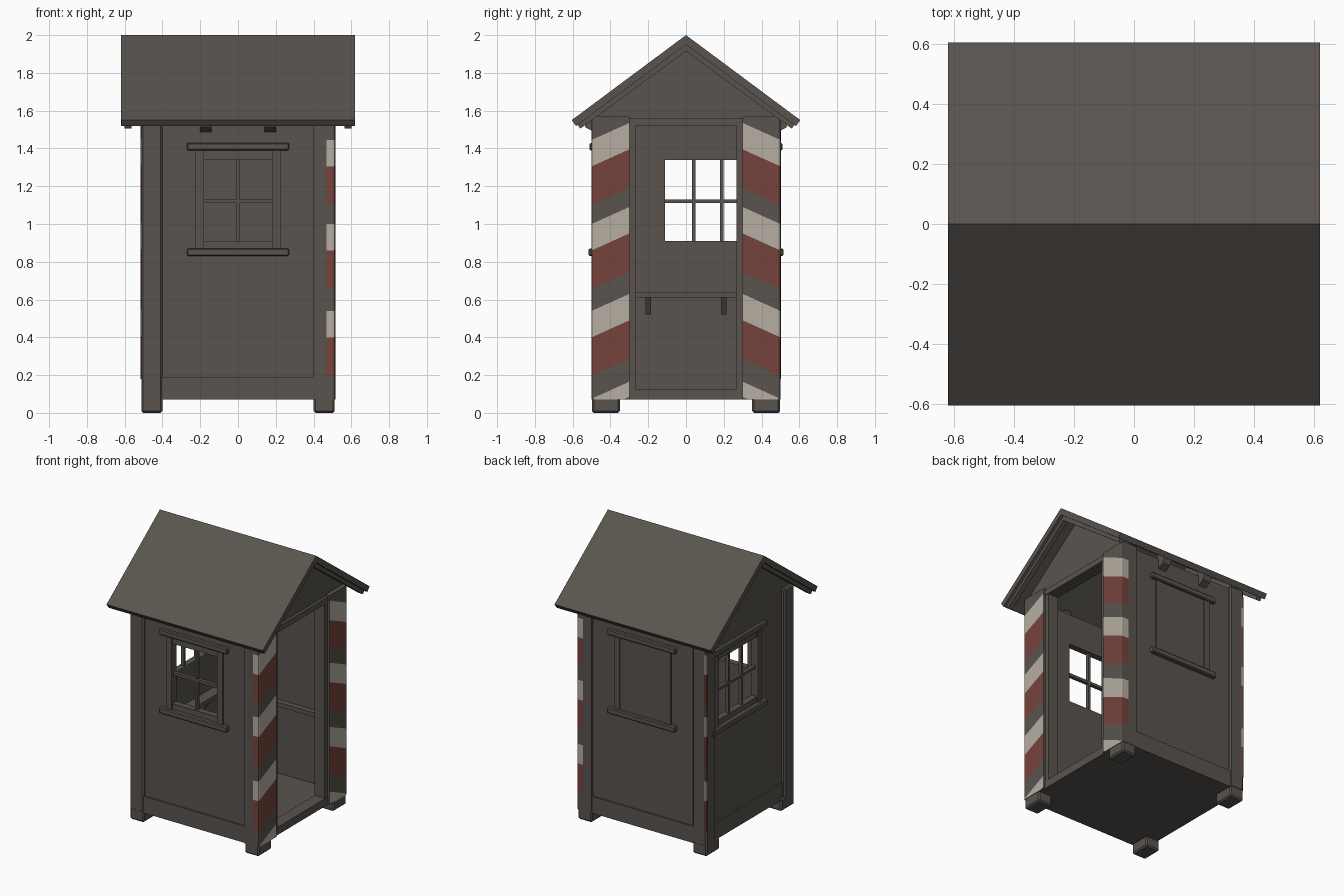
import bpy, bmesh
from math import atan2, hypot
from mathutils import Vector

cube = bpy.data.objects.get("Cube")
if cube:
    bpy.data.objects.remove(cube, do_unlink=True)


def material(name, rgb):
    m = bpy.data.materials.new(name)
    m.use_nodes = True
    m.diffuse_color = (*rgb, 1)
    m.node_tree.nodes["Principled BSDF"].inputs["Base Color"].default_value = (*rgb, 1)
    return m


WOOD = material("weathered grey wood", (0.10, 0.088, 0.076))
WHITE = material("faded white paint", (0.47, 0.42, 0.36))
RED = material("faded red paint", (0.18, 0.055, 0.046))


def finish(name, bm, mats=(WOOD,), bevel=0.0):
    bmesh.ops.recalc_face_normals(bm, faces=bm.faces)
    me = bpy.data.meshes.new(name)
    bm.to_mesh(me)
    bm.free()
    ob = bpy.data.objects.new(name, me)
    bpy.context.collection.objects.link(ob)
    for m in mats:
        me.materials.append(m)
    if bevel:
        mod = ob.modifiers.new("worn edges", "BEVEL")
        mod.width, mod.segments = bevel, 1
    return ob


def box_mesh(lo, hi):
    bm = bmesh.new()
    bmesh.ops.create_cube(bm, size=1)
    for v in bm.verts:
        v.co = [(a + b) / 2 + c * (b - a) for a, b, c in zip(lo, hi, v.co)]
    return bm


def box(name, x, y, z, bevel=0.0):
    return finish(name, box_mesh((x[0], y[0], z[0]), (x[1], y[1], z[1])), bevel=bevel)


def prism(name, profile, x0, x1):
    """Extrude a (y, z) profile along x."""
    bm = bmesh.new()
    face = bm.faces.new([bm.verts.new((x0, y, z)) for y, z in profile])
    new = bmesh.ops.extrude_face_region(bm, geom=[face])["geom"]
    bmesh.ops.translate(bm, vec=(x1 - x0, 0, 0),
                        verts=[v for v in new if isinstance(v, bmesh.types.BMVert)])
    return finish(name, bm)


def beam(name, a, b, width):
    a, b = Vector(a), Vector(b)
    d = b - a
    ob = box(name, (-width / 2, width / 2), (-width / 2, width / 2), (0, d.length))
    ob.rotation_mode = "QUATERNION"
    ob.rotation_quaternion = d.to_track_quat("Z", "Y")
    ob.location = a
    return ob


# A side places boxes by distance along the wall, outward depth and height
def side_box(name, side, u, depth, z, bevel=0.0):
    axis, sign = side
    d = sorted(sign * k for k in depth)
    return box(name, u, d, z, bevel) if axis == "y" else box(name, d, u, z, bevel)


SILL, HEAD, BASE, PLATE = 0.91, 1.34, 0.07, 1.56


def window_wall(label, side, u0, u1, columns):
    thick = (0.44, 0.485)
    side_box(label + "_wall_left", side, (-0.47, u0), thick, (BASE, PLATE))
    side_box(label + "_wall_right", side, (u1, 0.47), thick, (BASE, PLATE))
    side_box(label + "_wall_lower", side, (u0, u1), thick, (BASE, SILL))
    side_box(label + "_wall_upper", side, (u0, u1), thick, (HEAD, PLATE))
    for i in range(1, columns):
        u = u0 + (u1 - u0) * i / columns
        side_box(label + "_upright_bar", side, (u - .009, u + .009), (0.45, 0.475), (SILL, HEAD))
    side_box(label + "_cross_bar", side, (u0, u1), (0.45, 0.475), (1.11, 1.13))
    window_trim(label, side, u0, u1)


def window_trim(label, side, u0, u1):
    for a, b in ((u0 - 0.045, u0), (u1, u1 + 0.045)):
        side_box(label + "_window_jamb", side, (a, b), (0.48, 0.495), (0.87, 1.40))
    side_box(label + "_window_head", side, (u0 - 0.09, u1 + 0.09), (0.47, 0.51), (1.39, 1.43), 0.006)
    side_box(label + "_window_sill", side, (u0 - 0.09, u1 + 0.09), (0.47, 0.515), (0.83, 0.87), 0.006)


FRONT, BACK, RIGHT, LEFT = ("y", -1), ("y", 1), ("x", -1), ("x", 1)
window_wall("front", FRONT, -0.18, 0.18, 2)
window_wall("right", RIGHT, -0.11, 0.34, 3)

# Back wall with its closed shutter
side_box("back_wall", BACK, (-0.47, 0.47), (0.44, 0.485), (BASE, PLATE))
side_box("back_shutter", BACK, (-0.18, 0.18), (0.48, 0.49), (0.87, 1.40))
window_trim("back", BACK, -0.18, 0.18)

# Floor, base rails and gables
box("floor", (-0.48, 0.48), (-0.48, 0.48), (BASE, 0.11))
for name, side in (("front", FRONT), ("back", BACK), ("right", RIGHT)):
    side_box(name + "_base_rail", side, (-0.42, 0.42), (0.48, 0.495), (BASE, 0.19))
GABLE = [(-0.485, 1.53), (0.485, 1.53), (0.485, 1.595), (0, 1.955), (-0.485, 1.595)]
prism("left_gable", GABLE, 0.44, 0.485)
prism("right_gable", GABLE, -0.485, -0.44)

# Plain corner posts and feet
for s in (-1, 1):
    y = sorted((s * 0.39, s * 0.50))
    box("right_corner_post", (-0.512, -0.40), y, (BASE, 1.58), 0.01)
    for sx in (-1, 1):
        box("foot", sorted((sx * 0.40, sx * 0.512)), sorted((s * 0.35, s * 0.498)), (0, 0.09), 0.01)


# Painted posts: slanted cuts divide the bands, faces take colour by height
BANDS = []
for top in (1.535, 1.09, 0.63):
    BANDS += [(top - 0.14, top, 1), (top - 0.345, top - 0.14, 2)]
BANDS.append((0.085, 0.165, 1))


def painted_post(name, lo, hi, s, slope, x_edge=None):
    bm = box_mesh(lo, hi)
    cuts = sorted({h for b in BANDS for h in b[:2]})
    planes = [((0, s * 0.3, h), (0, s * slope, 1)) for h in cuts]
    if x_edge:
        planes.append(((x_edge, 0, 0), (1, 0, 0)))
    # Round the outer corners before cutting
    outer = [e for e in bm.edges if abs(e.verts[0].co.z - e.verts[1].co.z) > 1
             and abs(e.verts[0].co.y) > 0.45 and abs(e.verts[0].co.x) > 0.49]
    bmesh.ops.bevel(bm, geom=outer, offset=0.012, segments=2, affect="EDGES", profile=0.5)
    for co, no in planes:
        bmesh.ops.bisect_plane(bm, geom=bm.verts[:] + bm.edges[:] + bm.faces[:],
                               plane_co=co, plane_no=no)
    for f in bm.faces:
        c = f.calc_center_median()
        h = c.z + slope * (abs(c.y) - 0.3)
        if abs(f.normal.z) > 0.9 or s * f.normal.y < -0.9 or (x_edge and c.x < x_edge):
            continue
        if h < 0.2 and abs(c.y) > 0.39:
            continue
        for low, high, index in BANDS:
            if low < h < high:
                f.material_index = index
    return finish(name, bm, (WOOD, WHITE, RED))


for s in (-1, 1):
    ys = sorted((s * 0.30, s * 0.50))
    painted_post("striped_door_post", (0.40, ys[0], BASE), (0.515, ys[1], 1.57), s, 0.45, 0.468)
painted_post("striped_back_corner", (-0.515, 0.478, 0.18), (-0.49, 0.503, 1.53), 1, 0.45)

# Door frame
for s in (-1, 1):
    box("door_jamb", (0.42, 0.50), sorted((s * 0.268, s * 0.302)), (BASE, 1.54))
box("door_lintel", (0.42, 0.505), (-0.30, 0.30), (1.52, 1.56))
box("door_threshold", (0.42, 0.505), (-0.30, 0.30), (BASE, 0.125))

# Inside ledge, with brackets
box("right_ledge", (-0.45, -0.36), (-0.45, 0.45), (0.61, 0.64))
box("back_ledge", (-0.40, 0.40), (0.40, 0.45), (0.61, 0.64))
for y in (-0.2, 0.2):
    beam("ledge_bracket", (-0.44, y, 0.53), (-0.38, y, 0.62), 0.03)

# Roof slabs, gable rafters and rafter ends
for s, label in ((-1, "front"), (1, "back")):
    prism(label + "_roof", [(0, 2.0), (s * 0.605, 1.55), (s * 0.582, 1.518), (0, 1.95)], -0.62, 0.62)
    for x in (-0.60, 0.565):
        prism(label + "_gable_rafter",
              [(0, 1.955), (s * 0.575, 1.527), (s * 0.56, 1.505), (0, 1.915)], x, x + 0.035)
    for x in (-0.17, 0.17):
        prism(label + "_rafter_end",
              [(s * 0.47, 1.61), (s * 0.55, 1.55), (s * 0.53, 1.51), (s * 0.47, 1.48)],
              x - 0.03, x + 0.03)
